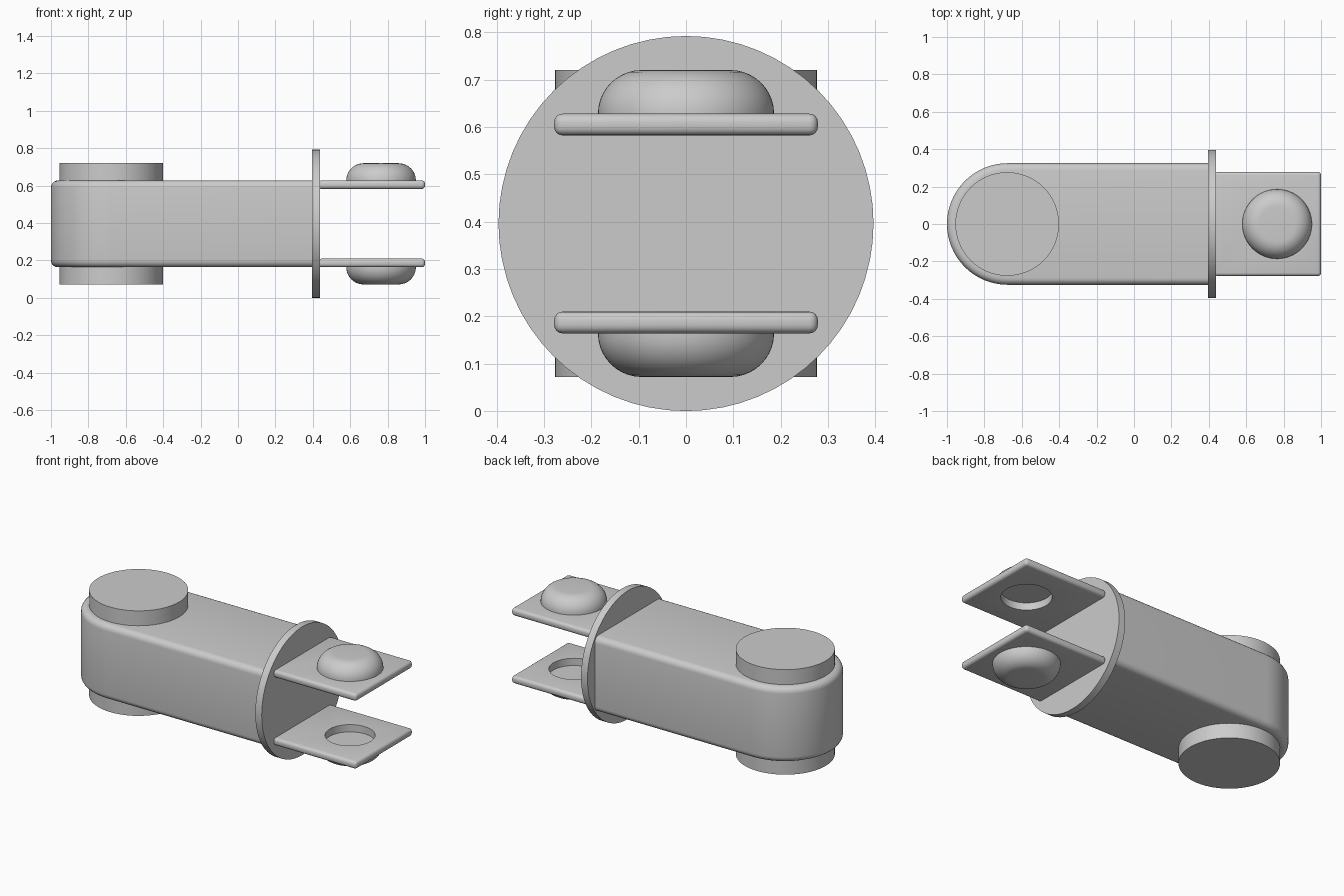
import bpy, bmesh, math

if "Cube" in bpy.data.objects:
    bpy.data.objects.remove(bpy.data.objects["Cube"], do_unlink=True)

MID = 0.396       # height of the symmetry plane
HALF = 0.232      # half height of the body
PIN_X, PIN_R = -0.678, 0.277
DOME_X, DOME_R = 0.765, 0.186

grey = bpy.data.materials.new("plain grey")
grey.use_nodes = True
colour = (0.6, 0.6, 0.6, 1)
grey.diffuse_color = colour
grey.node_tree.nodes["Principled BSDF"].inputs["Base Color"].default_value = colour


def finish(obj, name):
    obj.name = obj.data.name = name
    obj.data.materials.clear()
    obj.data.materials.append(grey)
    bpy.ops.object.select_all(action="DESELECT")
    obj.select_set(True)
    bpy.context.view_layer.objects.active = obj
    bpy.ops.object.shade_smooth_by_angle(angle=math.radians(35))
    return obj


def from_bmesh(bm, name):
    bmesh.ops.recalc_face_normals(bm, faces=bm.faces)
    mesh = bpy.data.meshes.new(name)
    bm.to_mesh(mesh)
    bm.free()
    obj = bpy.data.objects.new(name, mesh)
    bpy.context.collection.objects.link(obj)
    obj.location.z = MID
    return obj


def apply(obj, kind, **settings):
    mod = obj.modifiers.new(kind, kind)
    for key, value in settings.items():
        setattr(mod, key, value)
    bpy.context.view_layer.objects.active = obj
    bpy.ops.object.modifier_apply(modifier=mod.name)


def mirror_z(obj):
    apply(obj, "MIRROR", use_axis=(False, False, True), use_mirror_merge=False)


def cylinder(name, radius, depth, location, rotation=(0, 0, 0)):
    bpy.ops.mesh.primitive_cylinder_add(vertices=64, radius=radius, depth=depth,
                                        location=location, rotation=rotation)
    return finish(bpy.context.object, name)


# Body: round-ended bar with softened top and bottom edges
bm = bmesh.new()
W = 0.325
outline = [(0.41, -W), (0.41, W)]
for i in range(33):
    a = math.pi / 2 + math.pi * i / 32
    outline.append((-1 + W + W * math.cos(a), W * math.sin(a)))
base = bm.faces.new([bm.verts.new((x, y, -HALF)) for x, y in outline])
top = bmesh.ops.extrude_face_region(bm, geom=[base])["geom"]
bmesh.ops.translate(bm, vec=(0, 0, 2 * HALF),
                    verts=[v for v in top if isinstance(v, bmesh.types.BMVert)])
rims = [e for e in bm.edges if abs(e.verts[0].co.z - e.verts[1].co.z) < 0.001
        and min(v.co.x for v in e.verts) < 0.4]
bmesh.ops.bevel(bm, geom=rims, offset=0.037, segments=5, profile=0.5, affect="EDGES")
finish(from_bmesh(bm, "body"), "body")

# Pivot pin through the round end, and the round flange
cylinder("pivot_pin", PIN_R, 0.648, (PIN_X, 0, MID))
cylinder("flange", 0.396, 0.044, (0.417, 0, MID), (0, math.pi / 2, 0))

# Fork plates: rounded slabs with a round hole
bm = bmesh.new()
bmesh.ops.create_cube(bm, size=1)
bmesh.ops.scale(bm, vec=(0.57, 0.557, 0.046), verts=bm.verts)
bmesh.ops.translate(bm, vec=(0.715, 0, HALF - 0.023), verts=bm.verts)
bmesh.ops.bevel(bm, geom=bm.edges[:], offset=0.018, segments=4, profile=0.5, affect="EDGES")
plates = from_bmesh(bm, "fork_plates")
cutter = cylinder("hole_cutter", 0.14, 0.2, (DOME_X, 0, MID + HALF))
cutter.hide_render = True
apply(plates, "BOOLEAN", operation="DIFFERENCE", object=cutter, solver="EXACT")
bpy.data.objects.remove(cutter, do_unlink=True)
mirror_z(plates)
finish(plates, "fork_plates")

# Domes: flat-topped buttons with a large fillet, closing the holes
bm = bmesh.new()
FILLET = 0.092
profile = [(0, HALF - 0.001), (DOME_R, HALF - 0.001)]
for i in range(11):
    a = math.pi / 2 * i / 10
    profile.append((DOME_R - FILLET + FILLET * math.cos(a), HALF + FILLET * math.sin(a)))
profile.append((0, HALF + FILLET))
verts = [bm.verts.new((DOME_X + r, 0, z)) for r, z in profile]
edges = [bm.edges.new(pair) for pair in zip(verts, verts[1:])]
bmesh.ops.spin(bm, geom=verts + edges, cent=(DOME_X, 0, 0), axis=(0, 0, 1),
               angle=2 * math.pi, steps=64)
bmesh.ops.remove_doubles(bm, verts=bm.verts, dist=0.0002)
domes = from_bmesh(bm, "fork_domes")
mirror_z(domes)
finish(domes, "fork_domes")
